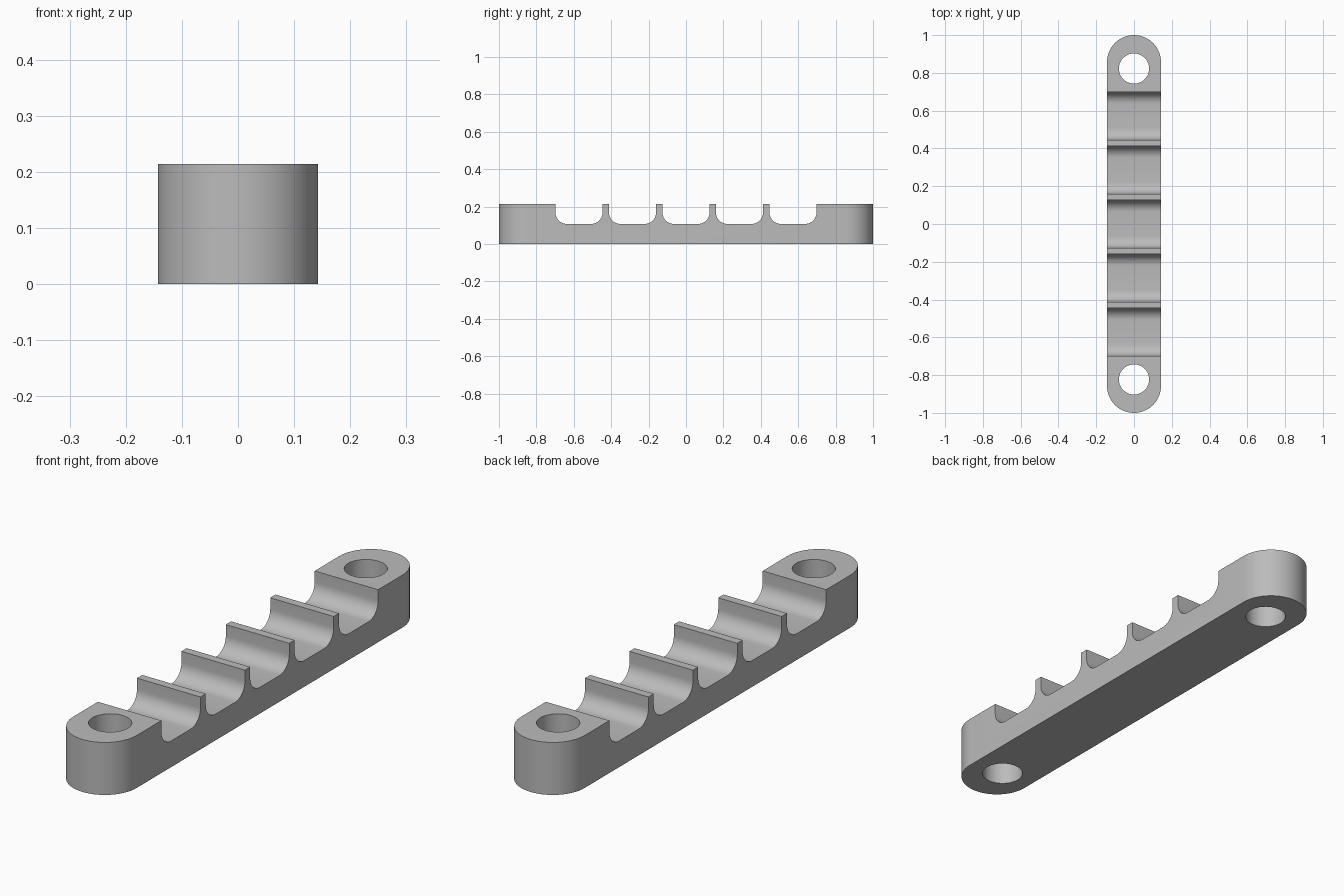
import bpy, bmesh, math
from mathutils import Vector

cube = bpy.data.objects.get("Cube")
if cube:
    bpy.data.objects.remove(cube, do_unlink=True)

HALF_WIDTH, HEIGHT = 0.143, 0.214
HOLE_Y, HOLE_R = 0.823, 0.08
PITCH, SLOT_WIDTH, FLOOR, FILLET = 0.286, 0.252, 0.107, 0.062

grey = bpy.data.materials.new("plain grey")
grey.use_nodes = True
colour = (0.5, 0.5, 0.5, 1)
grey.diffuse_color = colour
grey.node_tree.nodes["Principled BSDF"].inputs["Base Color"].default_value = colour


def arc(u, v, radius, start, end, steps):
    """Points along an arc, angles in degrees."""
    angles = [math.radians(start + (end - start) * i / steps) for i in range(steps + 1)]
    return [(u + radius * math.cos(a), v + radius * math.sin(a)) for a in angles]


def prism(name, points, offset):
    """Closed outline of 3D points swept along an offset."""
    bm = bmesh.new()
    face = bm.faces.new([bm.verts.new(p) for p in points])
    swept = bmesh.ops.extrude_face_region(bm, geom=[face])["geom"]
    bmesh.ops.translate(bm, vec=Vector(offset),
                        verts=[g for g in swept if isinstance(g, bmesh.types.BMVert)])
    bmesh.ops.recalc_face_normals(bm, faces=bm.faces)
    mesh = bpy.data.meshes.new(name)
    bm.to_mesh(mesh)
    bm.free()
    mesh.materials.append(grey)
    obj = bpy.data.objects.new(name, mesh)
    bpy.context.collection.objects.link(obj)
    return obj


# Bar with rounded ends
end_y = 1 - HALF_WIDTH
outline = arc(0, end_y, HALF_WIDTH, 0, 180, 32) + arc(0, -end_y, HALF_WIDTH, 180, 360, 32)
bar = prism("slotted_bar", [(x, y, 0) for x, y in outline], (0, 0, HEIGHT))

cutters = []

# Five slots with filleted floors
for i in range(-2, 3):
    y, half = i * PITCH, SLOT_WIDTH / 2
    low, inset = FLOOR + FILLET, half - FILLET
    profile = ([(y + half, HEIGHT + 0.1), (y - half, HEIGHT + 0.1)]
               + arc(y - inset, low, FILLET, 180, 270, 10)
               + arc(y + inset, low, FILLET, 270, 360, 10))
    cutters.append(prism("slot_cutter", [(-0.3, u, v) for u, v in profile], (0.6, 0, 0)))

# Screw hole at each end
for side in (-1, 1):
    circle = arc(0, side * HOLE_Y, HOLE_R, 0, 360, 48)[:-1]
    cutters.append(prism("hole_cutter", [(x, y, -0.1) for x, y in circle], (0, 0, 0.5)))

bpy.context.view_layer.objects.active = bar
for cutter in cutters:
    cutter.hide_render = True
    cut = bar.modifiers.new("cut", "BOOLEAN")
    cut.operation, cut.solver, cut.object = "DIFFERENCE", "EXACT", cutter
    bpy.ops.object.modifier_apply(modifier=cut.name)
    bpy.data.objects.remove(cutter, do_unlink=True)

# Smooth curved walls, sharp rims
bpy.ops.object.select_all(action="DESELECT")
bar.select_set(True)
bpy.ops.object.shade_smooth_by_angle(angle=math.radians(30))
